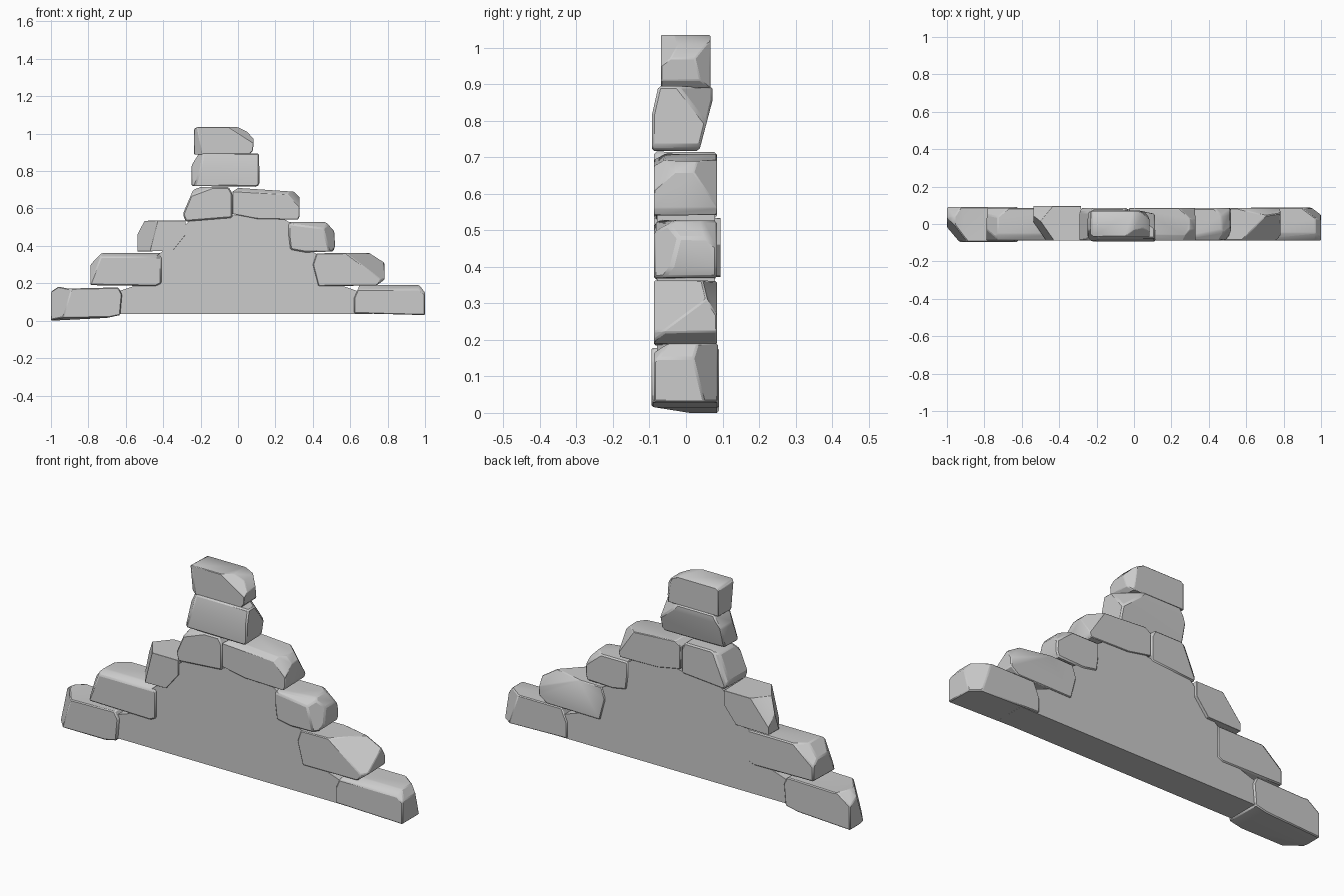
import bpy, bmesh
from mathutils import Vector


def finish(name, bm):
    bmesh.ops.recalc_face_normals(bm, faces=bm.faces)
    me = bpy.data.meshes.new(name)
    bm.to_mesh(me)
    bm.free()
    ob = bpy.data.objects.new(name, me)
    bpy.context.collection.objects.link(ob)
    return ob


def prism(outline, y0, y1, taper=1.0):
    """Extrude an x/z outline from y0 to y1, back end scaled by taper."""
    bm = bmesh.new()
    n = len(outline)
    cx = sum(p[0] for p in outline) / n
    cz = sum(p[1] for p in outline) / n
    front = [bm.verts.new((x, y0, z)) for x, z in outline]
    back = [bm.verts.new((cx + (x - cx) * taper, y1, cz + (z - cz) * taper)) for x, z in outline]
    bm.faces.new(front)
    bm.faces.new(back[::-1])
    for i in range(n):
        j = (i + 1) % n
        bm.faces.new((front[i], back[i], back[j], front[j]))
    return bm


def stone(name, outline, cuts=(), y0=-0.088, y1=0.085, taper=0.98):
    """Chiselled stone: prism with plane cuts (point, outward normal)."""
    bm = prism(outline, y0, y1, taper)
    for point, normal in cuts:
        geom = bm.verts[:] + bm.edges[:] + bm.faces[:]
        res = bmesh.ops.bisect_plane(bm, geom=geom, dist=1e-5, plane_co=Vector(point),
                                     plane_no=Vector(normal), clear_outer=True)
        edges = [e for e in res['geom_cut'] if isinstance(e, bmesh.types.BMEdge)]
        if edges:
            bmesh.ops.holes_fill(bm, edges=edges, sides=0)
    ob = finish(name, bm)
    bev = ob.modifiers.new("worn_edges", 'BEVEL')
    bev.width = 0.007
    bev.segments = 1
    bev.limit_method = 'ANGLE'
    bev.angle_limit = 0.4
    bpy.ops.object.select_all(action='DESELECT')
    ob.select_set(True)
    bpy.context.view_layer.objects.active = ob
    bpy.ops.object.shade_smooth_by_angle(angle=0.6)
    return ob


# stepped flat core of the wall
finish("wall_core", prism([
    (-.72, .037), (.72, .037), (.72, .13), (.52, .20), (.52, .30), (.38, .38), (.38, .46),
    (.22, .56), (.03, .57), (-.04, .56), (-.22, .57), (-.34, .46), (-.38, .39), (-.48, .31),
    (-.48, .21), (-.72, .13)], -.08, .08))

# bottom course
stone("bottom_left_stone",
      [(-1, 0), (-.70, .015), (-.63, .03), (-.62, .14), (-.64, .178), (-.91, .172), (-.96, .182), (-1, .155)],
      [((-.94, -.088, .02), (-.75, -.6, .22)), ((-.9, -.09, .016), (0, -.16, -1)),
       ((-.95, .088, .16), (-.5, .4, .7))], y0=-.095, y1=.09, taper=1)
stone("bottom_right_stone",
      [(.62, .04), (1, .03), (1, .15), (.97, .19), (.65, .19), (.62, .12)],
      [((.93, .085, .1), (.6, .8, .2)), ((.96, -.088, .17), (.5, -.5, .7)),
       ((.8, -.088, .165), (0, -.5, .8))], y1=.087, taper=1)

# second course
stone("second_left_stone",
      [(-.79, .19), (-.44, .185), (-.41, .20), (-.41, .362), (-.73, .362), (-.79, .30)],
      [((-.765, -.088, .26), (-.75, -.5, .3)), ((-.6, -.088, .34), (0, -.5, .8)),
       ((-.72, .085, .32), (-.5, .6, .6))])
stone("second_right_stone",
      [(.40, .30), (.43, .185), (.74, .188), (.785, .22), (.785, .33), (.75, .365), (.42, .36)],
      [((.66, -.088, .30), (.52, -.5, .69)), ((.76, -.088, .22), (.75, -.6, -.2)),
       ((.7, .085, .3), (.2, .8, .5))])

# third course
stone("third_left_stone",
      [(-.54, .37), (-.35, .373), (-.28, .46), (-.28, .535), (-.50, .535), (-.54, .50)],
      [((-.45, -.088, .45), (-.8, -.55, .2)), ((-.5, .09, .46), (-.6, .5, .5))], y1=.095)
stone("third_right_stone",
      [(.27, .46), (.28, .38), (.36, .365), (.51, .37), (.52, .40), (.515, .48), (.47, .528), (.27, .528)],
      [((.47, -.088, .44), (.75, -.6, .2)), ((.46, .085, .5), (.5, .5, .6)),
       ((.33, -.088, .51), (.1, -.5, .8))])

# fourth course
stone("fourth_left_stone",
      [(-.295, .57), (-.28, .53), (-.03, .55), (-.03, .68), (-.05, .715), (-.20, .715), (-.24, .70)],
      [((-.25, .085, .63), (-.7, .6, .3)), ((-.2, -.088, .69), (-.3, -.5, .8))])
stone("fourth_right_stone",
      [(-.03, .57), (.10, .545), (.32, .54), (.33, .56), (.33, .66), (.30, .69), (0, .71), (-.03, .69)],
      [((.3, -.088, .64), (.6, -.5, .6)), ((.29, .085, .62), (.6, .6, .4)),
       ((.1, -.088, .685), (.05, -.5, .85))])

# two stacked cap stones
stone("lower_cap_stone",
      [(-.25, .72), (.10, .716), (.115, .73), (.113, .895), (-.21, .895), (-.25, .83)],
      [((-.22, -.09, .76), (-.75, -.6, .25)), ((.07, .07, .82), (.55, .65, .5)),
       ((0, -.09, .83), (0, -.97, .22)), ((0, .066, .83), (0, .95, -.25))],
      y0=-.093, y1=.073)
stone("upper_cap_stone",
      [(-.235, .888), (.06, .888), (.08, .91), (.085, .97), (.05, 1.01), (0, 1.035), (-.22, 1.035), (-.235, 1.025)],
      [((.03, -.068, .985), (.45, -.55, .7)), ((.05, .066, .93), (.7, .65, .1)),
       ((-.2, -.068, .93), (-.6, -.75, -.1))], y0=-.068, y1=.067)
